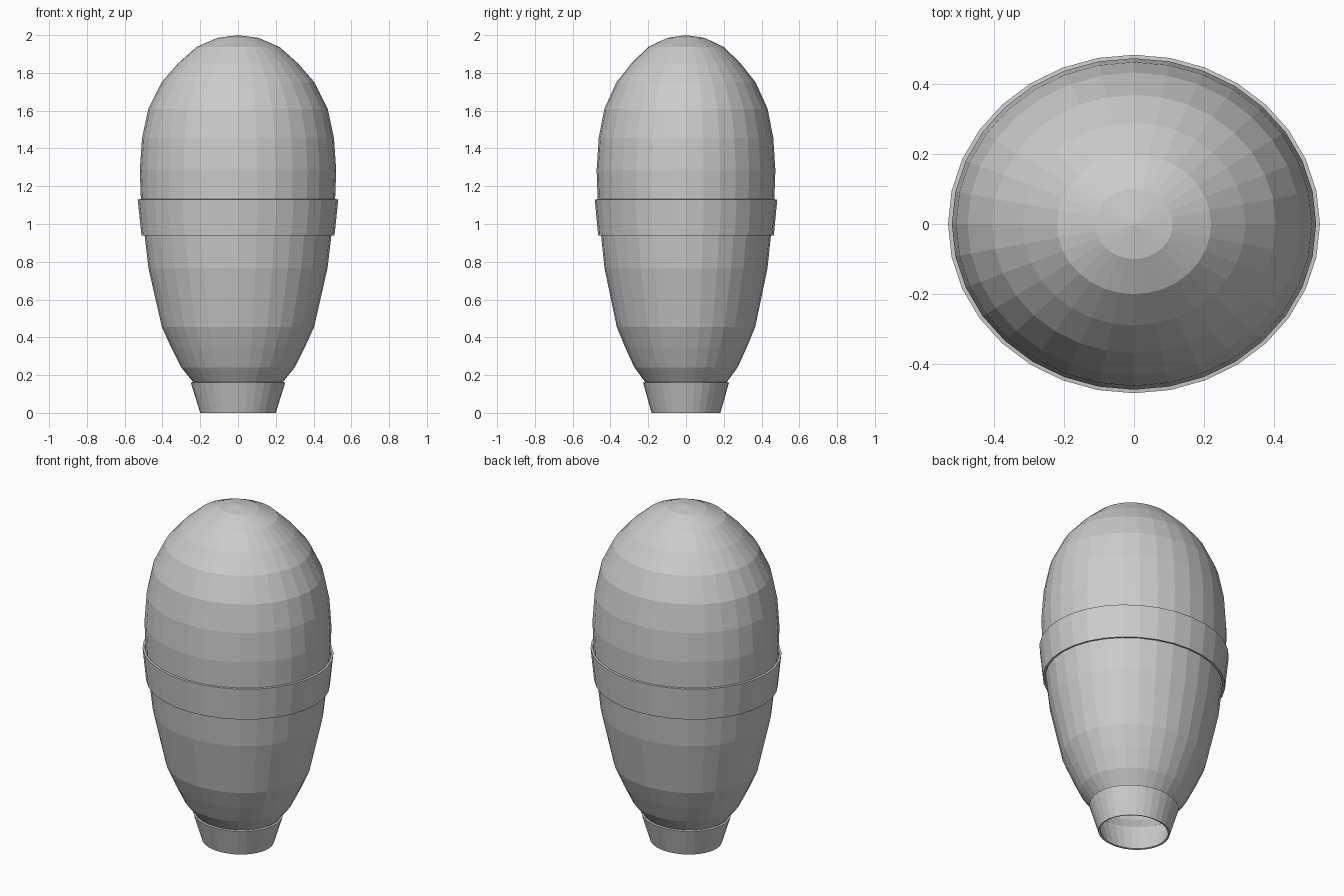
import bpy, bmesh, math

if "Cube" in bpy.data.objects:
    bpy.data.objects.remove(bpy.data.objects["Cube"])

SIDES = 32
SQUASH = 0.91   # depth / width of the oval cross-section


def lathe(name, profile, thickness=0.0):
    """Revolve (radius, z) points into an oval, flat-shaded shell."""
    bm = bmesh.new()
    rings = []
    for r, z in profile:
        if r == 0:
            rings.append([bm.verts.new((0, 0, z))] * SIDES)
            continue
        ring = []
        for i in range(SIDES):
            a = 2 * math.pi * i / SIDES
            ring.append(bm.verts.new((r * math.cos(a), r * SQUASH * math.sin(a), z)))
        rings.append(ring)
    for low, high in zip(rings, rings[1:]):
        for i in range(SIDES):
            j = (i + 1) % SIDES
            quad = [low[i], low[j], high[j], high[i]]
            bm.faces.new(list(dict.fromkeys(quad)))
    mesh = bpy.data.meshes.new(name)
    bm.to_mesh(mesh)
    bm.free()
    obj = bpy.data.objects.new(name, mesh)
    bpy.context.collection.objects.link(obj)
    if thickness:
        mod = obj.modifiers.new("wall", 'SOLIDIFY')
        mod.thickness = thickness
        mod.offset = -1
    return obj


# Egg-shaped envelope, open at the mouth
lathe("envelope", [
    (0.235, 0.16), (0.30, 0.24), (0.353, 0.345), (0.403, 0.455),
    (0.474, 0.765), (0.513, 1.10), (0.52, 1.285), (0.508, 1.455),
    (0.475, 1.61), (0.405, 1.75), (0.318, 1.85), (0.22, 1.937),
    (0.11, 1.985), (0, 2.0)])

# Raised belt around the middle
lathe("belt", [(0.511, 0.94), (0.531, 1.13)], 0.012)

# Flared open skirt at the bottom
lathe("skirt", [(0.20, 0.0), (0.25, 0.16)], 0.01)
